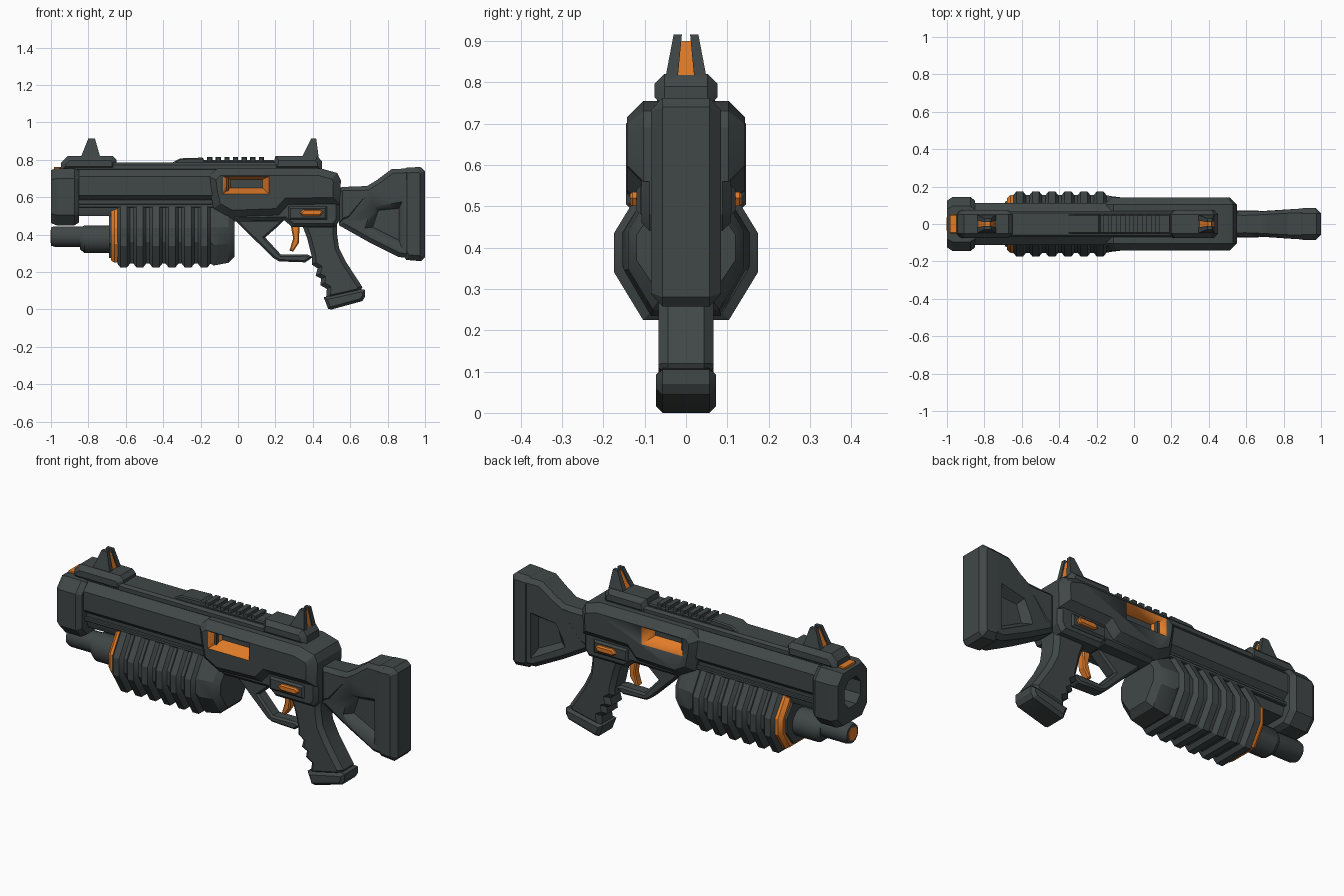
import bpy, bmesh, math

if "Cube" in bpy.data.objects:
    bpy.data.objects.remove(bpy.data.objects["Cube"])


def material(name, rgb):
    m = bpy.data.materials.new(name)
    m.diffuse_color = (*rgb, 1)
    m.use_nodes = True
    m.node_tree.nodes["Principled BSDF"].inputs["Base Color"].default_value = m.diffuse_color
    return m


DARK = material("dark_grey", (0.052, 0.063, 0.063))
ORANGE = material("orange", (0.75, 0.2, 0.022))


def finish(bm, name, mat):
    bmesh.ops.recalc_face_normals(bm, faces=bm.faces)
    me = bpy.data.meshes.new(name)
    bm.to_mesh(me)
    bm.free()
    ob = bpy.data.objects.new(name, me)
    bpy.context.collection.objects.link(ob)
    me.materials.append(mat)
    me.shade_smooth()
    me.set_sharp_from_angle(angle=math.radians(28))
    return ob


def loft(name, rings, mat=DARK, bevel=0, taper=None):
    """Bridge equal-length rings of 3D points and cap both ends."""
    bm = bmesh.new()
    vs = [[bm.verts.new(p) for p in r] for r in rings]
    n = len(vs[0])
    for a, b in zip(vs, vs[1:]):
        for i in range(n):
            j = (i + 1) % n
            bm.faces.new((a[i], a[j], b[j], b[i]))
    caps = [bm.faces.new(vs[0]), bm.faces.new(vs[-1])]
    bmesh.ops.recalc_face_normals(bm, faces=bm.faces)
    if bevel:
        edges = list({e for f in caps for e in f.edges})
        bmesh.ops.bevel(bm, geom=edges, offset=bevel, segments=1,
                        affect='EDGES', profile=0.5, clamp_overlap=True)
    if taper:
        for v in bm.verts:
            v.co.y *= taper(v.co.x)
    return finish(bm, name, mat)


def slab(name, prof, hw, bevel=0.0, mat=DARK, yc=0, taper=None):
    """Side profile (x, z) given thickness across y, with chamfered rims."""
    return loft(name, [[(x, yc + s * hw, z) for x, z in prof] for s in (-1, 1)], mat, bevel, taper)


def rect(x0, x1, z0, z1):
    return [(x0, z0), (x1, z0), (x1, z1), (x0, z1)]


def octa(x, hw, z0, z1, cy, cz):
    half = [(hw - cy, z0), (hw, z0 + cz), (hw, z1 - cz), (hw - cy, z1)]
    return [(x, y, z) for y, z in half] + [(x, -y, z) for y, z in reversed(half)]


def circle(x, r, zc, n=16):
    return [(x, r * math.sin(math.tau * (i + .5) / n), zc - r * math.cos(math.tau * (i + .5) / n))
            for i in range(n)]


def recess(target, outer, inner, y_out, y_in, mat):
    """Cut a sloped pocket in both sides; pocket walls take mat."""
    target.data.materials.append(mat)
    for s in (1, -1):
        cut = loft("cutter", [[(x, s * y_out, z) for x, z in outer],
                              [(x, s * y_in, z) for x, z in inner]])
        cut.data.materials.append(mat)
        for p in cut.data.polygons:
            p.material_index = 0 if abs(p.center.y) < y_in + .001 else 1
        mod = target.modifiers.new("pocket", 'BOOLEAN')
        mod.operation, mod.solver, mod.object = 'DIFFERENCE', 'EXACT', cut
        dg = bpy.context.evaluated_depsgraph_get()
        new = bpy.data.meshes.new_from_object(target.evaluated_get(dg))
        target.modifiers.clear()
        target.data = new
        bpy.data.objects.remove(cut)


# Muzzle block with hollow bore
loft("muzzle", [octa(-.85, .125, .465, .745, .045, .05), octa(-.875, .145, .45, .755, .05, .055),
                octa(-.97, .145, .45, .755, .05, .055), octa(-1, .125, .462, .745, .045, .05),
                octa(-1, .068, .54, .69, .035, .04), octa(-.72, .068, .54, .69, .035, .04)])
slab("muzzle_marker", rect(-.985, -.95, .74, .762), .05, .004, ORANGE)

# Barrel shroud: wide upper half stepping in to a narrow lower half
half = [(.07, .50), (.085, .54), (.085, .585), (.112, .61), (.112, .71), (.065, .752)]
loft("barrel_shroud", [[(x, y, z) for y, z in half] + [(x, -y, z) for y, z in reversed(half)]
                       for x in (-.87, -.05)])
for s in (1, -1):
    slab("shroud_rib", rect(-.86, -.1, .545, .565), .012, .004, yc=s * .09)

# Magazine tube under the barrel
loft("magazine_tube", [circle(-.6, .056, .39), circle(-.98, .056, .39), circle(-1, .05, .39)])
loft("tube_cap", [circle(-.99, .038, .39), circle(-1.003, .036, .39)], ORANGE)
loft("tube_collar", [circle(-.66, .075, .375), circle(-.82, .075, .375), circle(-.845, .06, .38)])

# Ribbed pump handle
loft("pump_front", [octa(-.62, .135, .27, .52, .06, .09), octa(-.69, .12, .275, .51, .06, .08)])
loft("pump_ring", [octa(-.62, .155, .25, .54, .065, .1), octa(-.66, .155, .25, .535, .065, .1),
                   octa(-.68, .138, .262, .525, .06, .095)], ORANGE)
rings = []
for i in range(6):
    x = -.645 + i * .086
    for dx, d in ((0, .02), (.016, 0), (.052, 0), (.068, .02)):
        rings.append(octa(x + dx, .174 - d, .225 + d, .55, .07, .115))
rings += [octa(-.13, .15, .235, .55, .065, .11), octa(-.05, .14, .25, .54, .06, .1),
          octa(-.02, .12, .28, .52, .06, .09)]
loft("pump_grip", rings)

# Receiver with ejection ports
receiver = slab("receiver", [(-.16, .71), (-.11, .755), (.44, .755), (.53, .73), (.55, .69),
                             (.545, .56), (.27, .555), (.22, .50), (-.04, .49), (-.13, .54),
                             (-.15, .63)], .143, .04)
recess(receiver, rect(-.09, .175, .61, .715), rect(-.04, .13, .65, .695), .16, .075, ORANGE)
slab("lower_receiver", [(-.12, .6), (-.09, .52), (-.02, .47), (.25, .475), (.29, .44),
                        (.52, .44), (.545, .48), (.545, .6)], .108, .02)
for s in (1, -1):
    slab("selector_frame", rect(.27, .475, .48, .55), .02, .01, yc=s * .1)
    slab("selector_button", [(.33, .515), (.35, .5), (.44, .5), (.455, .52), (.44, .535), (.35, .535)],
         .02, .007, ORANGE, s * .116)

# Top rail, sight bases and ridge teeth
slab("top_rail", rect(-.92, .44, .74, .785), .07, .012)
slab("front_sight_base", [(-.95, .74), (-.945, .785), (-.91, .82), (-.67, .82), (-.65, .8),
                          (-.65, .74)], .076, .024)
slab("rear_sight_base", [(.18, .74), (.2, .82), (.425, .82), (.45, .79), (.45, .74)], .076, .024)
slab("ridge_base", [(-.36, .78), (-.31, .808), (-.19, .812), (-.18, .798), (.19, .798),
                    (.2, .78)], .052, .006)
for i in range(7):
    x = -.165 + i * .046
    slab("ridge_tooth", rect(x, x + .028, .79, .814), .05, .004)

# Iron sights: two tapering prongs around an orange blade
for name, b0, b1, t0, t1 in (("front_sight", -.842, -.735, -.8, -.765),
                             ("rear_sight", .34, .432, .392, .418)):
    def post(part, y0, y1, u0, u1, top, d, mat):
        loft(name + part, [[(b0 + d, y0, .81), (b1 - d, y0, .81), (b1 - d, y1, .81), (b0 + d, y1, .81)],
                           [(t0 + d, u0, top), (t1 - d, u0, top), (t1 - d, u1, top), (t0 + d, u1, top)]], mat)
    for s in (1, -1):
        post("_prong", s * .02, s * .05, s * .01, s * .03, .915, 0, DARK)
    post("_blade", -.022, .022, -.012, .012, .9, .004, ORANGE)

# Trigger and guard
slab("trigger_guard", [(-.02, .48), (.03, .43), (.19, .275), (.22, .257), (.36, .252), (.4, .28),
                       (.37, .295), (.23, .293), (.145, .385), (.22, .45), (.25, .48)], .036, .01)
slab("trigger", [(.28, .46), (.295, .38), (.275, .315), (.295, .31), (.325, .355), (.33, .46)],
     .022, .006, ORANGE)

# Pistol grip with finger notches and a base cap
slab("pistol_grip", [(.34, .46), (.37, .38), (.395, .28), (.395, .24), (.425, .22), (.415, .18),
                     (.445, .165), (.44, .13), (.475, .11), (.47, .05), (.65, .09), (.665, .12),
                     (.58, .25), (.54, .33), (.53, .4), (.53, .46)], .066, .026)
slab("grip_cap", [(.458, .065), (.482, .003), (.5, 0), (.665, .045), (.68, .07), (.68, .105),
                  (.655, .108), (.48, .07)], .072, .015)

# Shoulder stock with recessed sides and butt pad
stock = slab("stock", [(.53, .64), (.56, .655), (.69, .66), (.74, .69), (.82, .75), (.93, .755),
                       (.94, .275), (.86, .28), (.7, .36), (.54, .45)], .085, .022,
             taper=lambda x: .72 + .26 * min(1, max(0, (x - .6) / .3)))
recess(stock, [(.64, .43), (.72, .57), (.885, .59), (.885, .31)],
       [(.72, .44), (.75, .53), (.86, .54), (.86, .37)], .1, .035, DARK)
slab("stock_neck", [(.54, .65), (.56, .655), (.8, .655), (.815, .62), (.8, .585), (.68, .575),
                    (.6, .48), (.54, .46)], .068, .02)
slab("butt_pad", [(.875, .30), (.9, .265), (.98, .258), (1, .28), (1, .74), (.975, .762),
                  (.9, .758), (.875, .74)], .085, .028)
